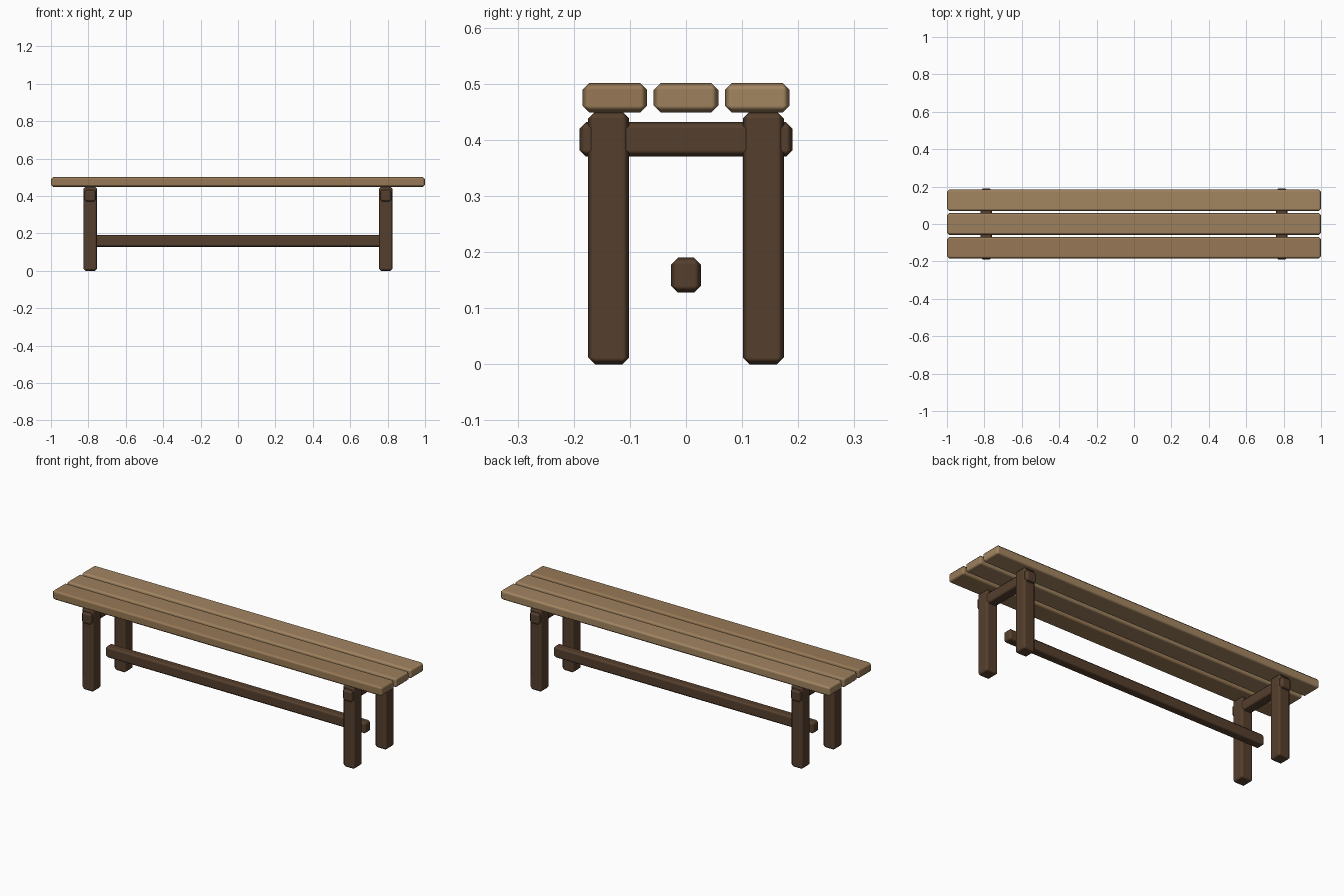
import bpy

if "Cube" in bpy.data.objects:
    bpy.data.objects.remove(bpy.data.objects["Cube"])


def material(name, rgb):
    m = bpy.data.materials.new(name)
    m.diffuse_color = (*rgb, 1)
    m.use_nodes = True
    m.node_tree.nodes["Principled BSDF"].inputs["Base Color"].default_value = m.diffuse_color
    return m


def beam(name, center, size, mat, chamfer=0.012):
    """Box with single-segment chamfered edges and soft corner shading."""
    bpy.ops.mesh.primitive_cube_add(size=1, location=center)
    o = bpy.context.object
    o.name = name
    o.scale = size
    bpy.ops.object.transform_apply(location=False, rotation=False, scale=True)
    bpy.ops.object.shade_smooth()
    b = o.modifiers.new("chamfer", 'BEVEL')
    b.width = chamfer
    b.segments = 1
    b.harden_normals = True
    o.data.materials.append(mat)
    return o


dark = material("dark_wood", (0.09, 0.05, 0.026))
plank_tones = {
    "front": (-0.127, material("plank_wood_a", (0.31, 0.19, 0.092))),
    "middle": (0.0, material("plank_wood_b", (0.335, 0.215, 0.11))),
    "back": (0.127, material("plank_wood_c", (0.365, 0.235, 0.12))),
}

# Seat planks
for label, (y, mat) in plank_tones.items():
    beam(f"seat_plank_{label}", (0, y, 0.475), (2, 0.115, 0.052), mat)

# Leg frames: two legs and a cross beam at each end
for side, x in (("left", -0.79), ("right", 0.79)):
    for row, y in (("front", -0.138), ("back", 0.138)):
        beam(f"{row}_leg_{side}", (x, y, 0.225), (0.073, 0.073, 0.45), dark)
    beam(f"cross_beam_{side}", (x, 0, 0.401), (0.06, 0.38, 0.062), dark)

# Long stretcher between the frames
beam("stretcher", (0, 0, 0.159), (1.58, 0.053, 0.062), dark)
